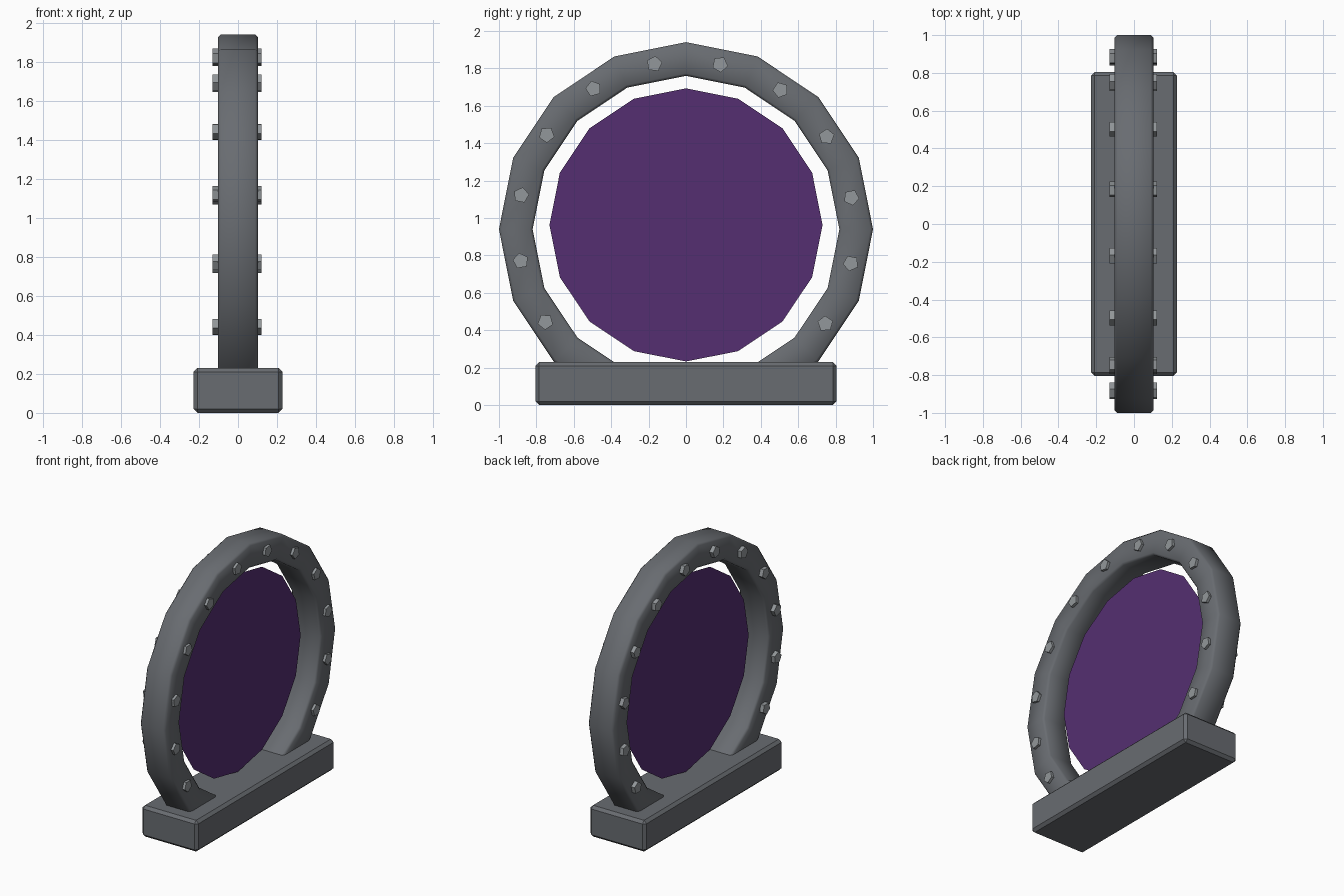
import bpy, bmesh, math
from mathutils import Matrix

if "Cube" in bpy.data.objects:
    bpy.data.objects.remove(bpy.data.objects["Cube"])

RING_Z = 0.94


def material(name, rgb):
    m = bpy.data.materials.new(name)
    m.diffuse_color = (*rgb, 1)
    m.use_nodes = True
    m.node_tree.nodes["Principled BSDF"].inputs["Base Color"].default_value = m.diffuse_color
    return m


steel = material("dark_steel", (0.14, 0.15, 0.165))
bolt_metal = material("bolt_metal", (0.29, 0.31, 0.325))
purple = material("portal_purple", (0.09, 0.028, 0.165))


def finish(bm, name, mat, smooth=None):
    bmesh.ops.recalc_face_normals(bm, faces=bm.faces)
    me = bpy.data.meshes.new(name)
    bm.to_mesh(me)
    bm.free()
    ob = bpy.data.objects.new(name, me)
    bpy.context.collection.objects.link(ob)
    me.materials.append(mat)
    if smooth:
        bpy.ops.object.select_all(action='DESELECT')
        ob.select_set(True)
        bpy.context.view_layer.objects.active = ob
        bpy.ops.object.shade_smooth_by_angle(angle=math.radians(smooth))
    return ob


# Base: bevelled block
bm = bmesh.new()
bmesh.ops.create_cube(bm, size=1, matrix=Matrix.Translation((0, 0, 0.115))
                      @ Matrix.Diagonal((0.456, 1.61, 0.23, 1)))
bmesh.ops.bevel(bm, geom=bm.edges[:], offset=0.02, segments=1, affect='EDGES')
finish(bm, "base", steel)

# Ring: chamfered section swept round 14 of 16 sides, ends buried in the base
IN, OUT, W, C = 0.82, 1.0, 0.102, 0.014
section = [(-W, IN + C), (-W, OUT - C), (-W + C, OUT), (W - C, OUT),
           (W, OUT - C), (W, IN + C), (W - C, IN), (-W + C, IN)]
bm = bmesh.new()
loops = []
for k in range(-7, 8):
    a = math.radians(22.5 * k)
    loops.append([bm.verts.new((x, r * math.sin(a), RING_Z + r * math.cos(a)))
                  for x, r in section])
n = len(section)
for l0, l1 in zip(loops, loops[1:]):
    for i in range(n):
        j = (i + 1) % n
        bm.faces.new((l0[i], l0[j], l1[j], l1[i]))
bm.faces.new(loops[0])
bm.faces.new(loops[-1])
finish(bm, "ring", steel, 50)

# Bolts: five-sided heads on both faces of the ring
bm = bmesh.new()
for k in range(12):
    a = math.radians(-123.75 + 22.5 * k + 0.4)
    place = (Matrix.Translation((-0.005, 0.9 * math.sin(a), RING_Z + 0.9 * math.cos(a)))
             @ Matrix.Rotation(-a, 4, 'X'))
    for x in (-0.108, 0.108):
        bmesh.ops.create_cone(bm, cap_ends=True, segments=5, radius1=0.043,
                              radius2=0.043, depth=0.036,
                              matrix=place @ Matrix.Translation((x, 0, 0))
                              @ Matrix.Rotation(math.pi / 2, 4, 'Y'))
finish(bm, "bolts", bolt_metal)

# Portal: flat sixteen-sided sheet
bm = bmesh.new()
bmesh.ops.create_circle(bm, cap_ends=True, segments=16, radius=0.73,
                        matrix=Matrix.Translation((0, 0, 0.963))
                        @ Matrix.Rotation(math.pi / 2, 4, 'Y'))
finish(bm, "portal_sheet", purple)
